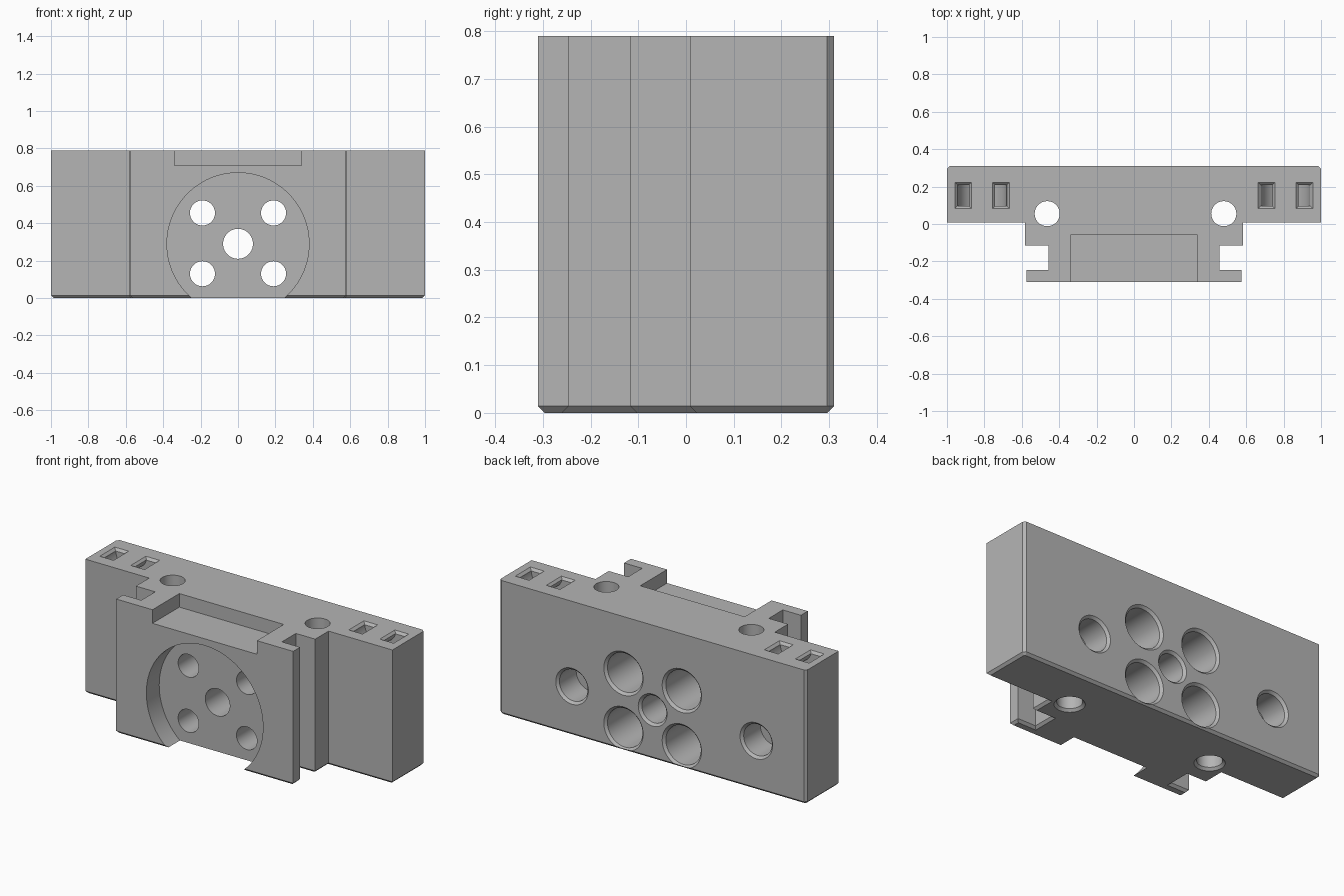
import bpy, bmesh, math
from mathutils import Vector

cube = bpy.data.objects.get("Cube")
if cube:
    bpy.data.objects.remove(cube, do_unlink=True)

TOP, BACK, FRONT = 0.79, 0.31, -0.31
LIP = 0.014          # chamfer size used on all edges
HUB_Z = 0.29         # height of the hub centre

grey = bpy.data.materials.new("plain_grey")
grey.use_nodes = True
COLOUR = (0.46, 0.46, 0.46, 1)
grey.diffuse_color = COLOUR
grey.node_tree.nodes["Principled BSDF"].inputs["Base Color"].default_value = COLOUR


def loft(name, rings, bevel_bottom=0):
    """Closed solid through rings of equal point count."""
    bm = bmesh.new()
    loops = [[bm.verts.new(p) for p in ring] for ring in rings]
    n = len(loops[0])
    for a, b in zip(loops, loops[1:]):
        for i in range(n):
            j = (i + 1) % n
            bm.faces.new((a[i], a[j], b[j], b[i]))
    base = bm.faces.new(loops[0])
    bm.faces.new(loops[-1])
    bmesh.ops.recalc_face_normals(bm, faces=bm.faces)
    if bevel_bottom:
        bmesh.ops.bevel(bm, geom=list(base.edges), offset=bevel_bottom,
                        segments=1, affect='EDGES')
    mesh = bpy.data.meshes.new(name)
    bm.to_mesh(mesh)
    bm.free()
    mesh.materials.append(grey)
    obj = bpy.data.objects.new(name, mesh)
    bpy.context.collection.objects.link(obj)
    return obj


def rect(x0, x1, y0, y1, z):
    return [(x0, y0, z), (x1, y0, z), (x1, y1, z), (x0, y1, z)]


def lathe(name, x, other, profile, axis, segments=64):
    """Round solid; profile holds (radius, position along axis)."""
    rings = []
    for r, t in profile:
        ring = []
        for i in range(segments):
            a = math.tau * i / segments
            u, v = x + r * math.cos(a), other + r * math.sin(a)
            ring.append((u, t, v) if axis == 'Y' else (u, v, t))
        rings.append(ring)
    return loft(name, rings)


# Main block: back slab, neck, side slots and front flange
half = [(0.576, FRONT), (0.576, -0.246), (0.458, -0.246), (0.458, -0.116),
        (0.584, -0.116), (0.584, 0.008), (1, 0.008),
        (1, BACK - LIP), (1 - LIP, BACK)]
outline = half + [(-x, y) for x, y in reversed(half)]
block = loft("mounting_block", [[(x, y, z) for x, y in outline] for z in (0, TOP)],
             bevel_bottom=LIP)


def cut(cutter):
    cutter.hide_render = True
    mod = block.modifiers.new("cut", 'BOOLEAN')
    mod.operation = 'DIFFERENCE'
    mod.solver = 'EXACT'
    mod.object = cutter
    bpy.context.view_layer.objects.active = block
    bpy.ops.object.modifier_apply(modifier=mod.name)
    bpy.data.objects.remove(cutter, do_unlink=True)


def back_bore(x, z, r, rest):
    """Bore from the back with a chamfered mouth."""
    e = 0.02
    cut(lathe("back_bore", x, z,
              [(r + LIP + e, BACK + e), (r, BACK - LIP)] + rest, 'Y'))


# Front round recess and top front pocket
cut(lathe("hub_recess", 0, HUB_Z, [(0.38, FRONT - 0.1), (0.38, -0.19)], 'Y', 96))
cut(loft("top_pocket", [rect(-0.34, 0.34, FRONT - 0.1, -0.06, z) for z in (0.71, 1)]))

# Hub through hole and four counterbored bolt holes
back_bore(0, HUB_Z, 0.08, [(0.08, -0.25)])
for x in (-0.19, 0.19):
    for z in (0.13, 0.455):
        back_bore(x, z, 0.114, [(0.114, -0.04), (0.067, -0.04), (0.067, -0.25)])

# Blind side holes in the back
for x in (-0.675, 0.525):
    back_bore(x, HUB_Z, 0.092, [(0.092, 0.14)])

# Vertical holes, countersunk underneath
for x in (-0.464, 0.48):
    cut(lathe("vertical_hole", x, 0.055,
              [(0.067 + LIP + 0.02, -0.02), (0.067, LIP), (0.067, 1)], 'Z'))

# U-shaped tie channels with chamfered mouths
Y0, Y1, INNER, OUTER, STEPS = 0.096, 0.209, 0.07, 0.132, 24
for cx in (-0.812, 0.81):
    def arc(r):
        pts = [(cx - r, TOP + 0.05)]
        for i in range(STEPS + 1):
            a = math.pi * (1 + i / STEPS)
            pts.append((cx + r * math.cos(a), TOP + r * math.sin(a)))
        return pts + [(cx + r, TOP + 0.05)]
    section = arc(OUTER) + arc(INNER)[::-1]
    cut(loft("tie_channel", [[(x, y, z) for x, z in section] for y in (Y0, Y1)]))
    for side in (-1, 1):
        mid, w = cx + side * (INNER + OUTER) / 2, (OUTER - INNER) / 2
        rings = []
        for grow in (0, LIP + 0.01):
            rings.append(rect(mid - w - grow, mid + w + grow,
                              Y0 - grow, Y1 + grow, TOP - LIP + grow))
        cut(loft("channel_mouth", rings))

# Smooth bores, sharp edges
bpy.ops.object.select_all(action='DESELECT')
block.select_set(True)
bpy.context.view_layer.objects.active = block
bpy.ops.object.shade_smooth_by_angle(angle=math.radians(25))
